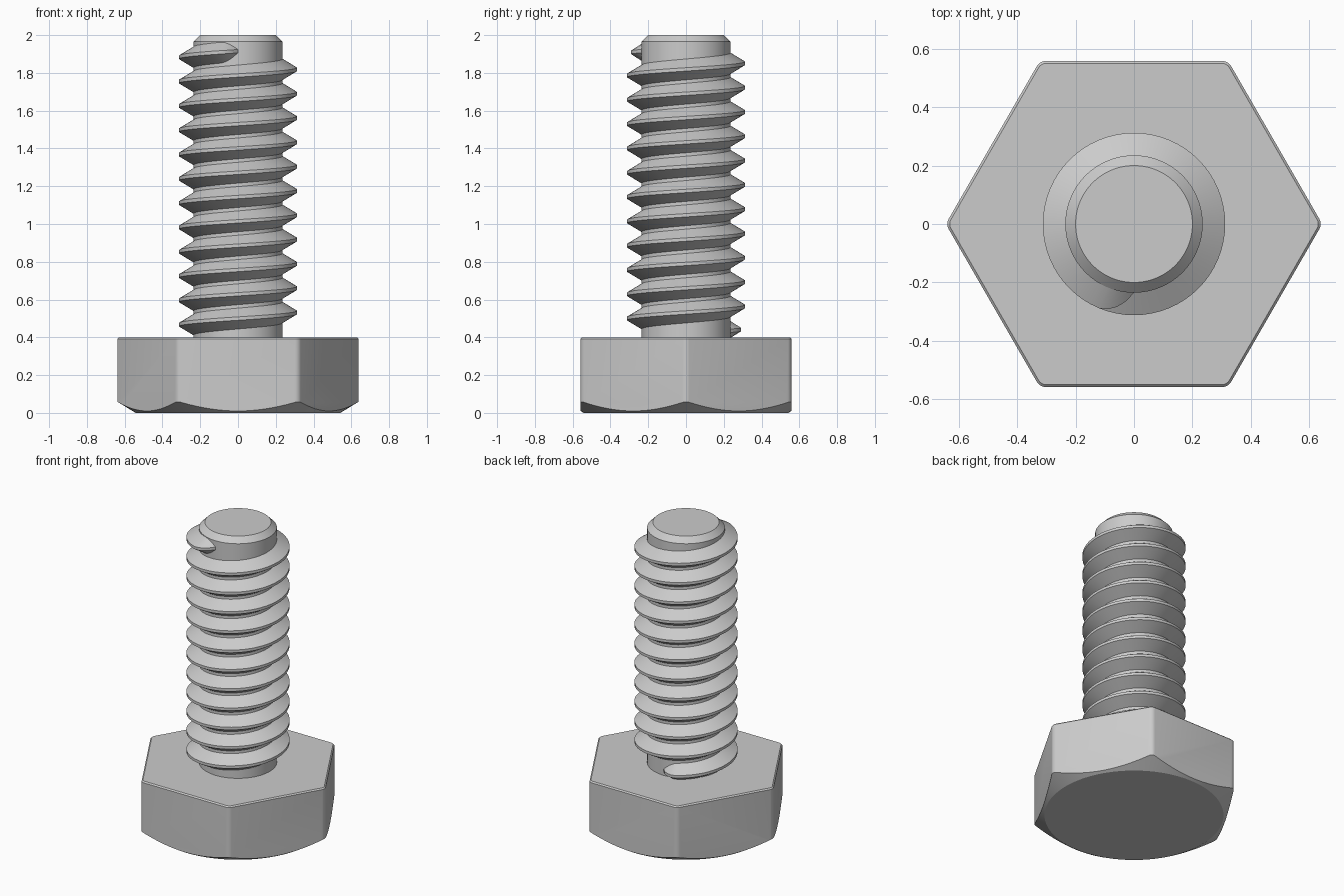
import bpy, bmesh
from math import pi, sin, cos, radians, sqrt

if "Cube" in bpy.data.objects:
    bpy.data.objects.remove(bpy.data.objects["Cube"], do_unlink=True)

# Single plain steel colour
COLOUR = (0.6, 0.6, 0.6, 1)
steel = bpy.data.materials.new("steel grey")
steel.use_nodes = True
steel.diffuse_color = COLOUR
steel.node_tree.nodes["Principled BSDF"].inputs["Base Color"].default_value = COLOUR


def make_object(name, bm):
    bmesh.ops.recalc_face_normals(bm, faces=bm.faces)
    mesh = bpy.data.meshes.new(name)
    bm.to_mesh(mesh)
    bm.free()
    mesh.materials.append(steel)
    obj = bpy.data.objects.new(name, mesh)
    bpy.context.collection.objects.link(obj)
    return obj


def activate(obj):
    bpy.ops.object.select_all(action='DESELECT')
    obj.select_set(True)
    bpy.context.view_layer.objects.active = obj


def smooth(obj):
    activate(obj)
    bpy.ops.object.shade_smooth_by_angle(angle=radians(25))


def loft(rings, closed_profile=True):
    """Skin a list of equal point rings and cap both ends."""
    bm = bmesh.new()
    loops = [[bm.verts.new(p) for p in ring] for ring in rings]
    n = len(loops[0])
    for a, b in zip(loops, loops[1:]):
        for i in range(n):
            j = (i + 1) % n
            bm.faces.new((a[i], a[j], b[j], b[i]))
    bm.faces.new(loops[0][::-1])
    bm.faces.new(loops[-1])
    return bm


def turned(profile, sides):
    """Stack of round (or polygonal) rings from (radius, height) pairs."""
    return loft([[(r * cos(2 * pi * i / sides), r * sin(2 * pi * i / sides), z)
                  for i in range(sides)] for r, z in profile])


# Hexagonal head: rounded corners, fine top chamfer, conical underside
APOTHEM, HEAD_TOP = 0.558, 0.4
corner = APOTHEM * 2 / sqrt(3)
bm = turned([(corner, -0.1), (corner, HEAD_TOP)], 6)
uprights = [e for e in bm.edges if abs(e.verts[0].co.z - e.verts[1].co.z) > 0.1]
bmesh.ops.bevel(bm, geom=uprights, offset=0.02, segments=4, profile=0.5, affect='EDGES')
rim = [e for e in bm.edges if all(v.co.z > HEAD_TOP - 0.001 for v in e.verts)]
bmesh.ops.bevel(bm, geom=rim, offset=0.008, segments=1, affect='EDGES')
head = make_object("hex_head", bm)

cone = make_object("head_cutter", turned([(0.541, 0), (1.374, 0.5)], 144))
cone.hide_render = True
cut = head.modifiers.new("underside cone", 'BOOLEAN')
cut.operation = 'INTERSECT'
cut.solver = 'EXACT'
cut.object = cone
activate(head)
bpy.ops.object.modifier_apply(modifier=cut.name)
bpy.data.objects.remove(cone, do_unlink=True)
smooth(head)

# Shank with a chamfered tip
ROOT, CREST = 0.235, 0.312
smooth(make_object("shank", turned([(ROOT, 0.36), (ROOT, 1.965), (0.2, 2.0)], 96)))

# Right-hand helical thread, fading into the shank at both ends
PITCH, TURNS, STEPS = 0.1287, 11.5, 64
START_ANGLE, START_Z = pi / 2, 0.435
FADE = STEPS / 16
FLAT, SLOPE, SUNK = 0.009, 0.6, 0.222
count = int(TURNS * STEPS)
rings = []
for k in range(count + 1):
    t = min(1, k / FADE, (count - k) / FADE)
    crest = ROOT + (CREST - ROOT) * (1 - (1 - t) ** 1.7)
    half = FLAT + (crest - SUNK) * SLOPE
    angle = START_ANGLE + 2 * pi * k / STEPS
    z = START_Z + PITCH * k / STEPS
    section = [(SUNK, -half), (crest, -FLAT), (crest, FLAT), (SUNK, half)]
    rings.append([(r * cos(angle), r * sin(angle), z + dz) for r, dz in section])
smooth(make_object("thread", loft(rings)))
